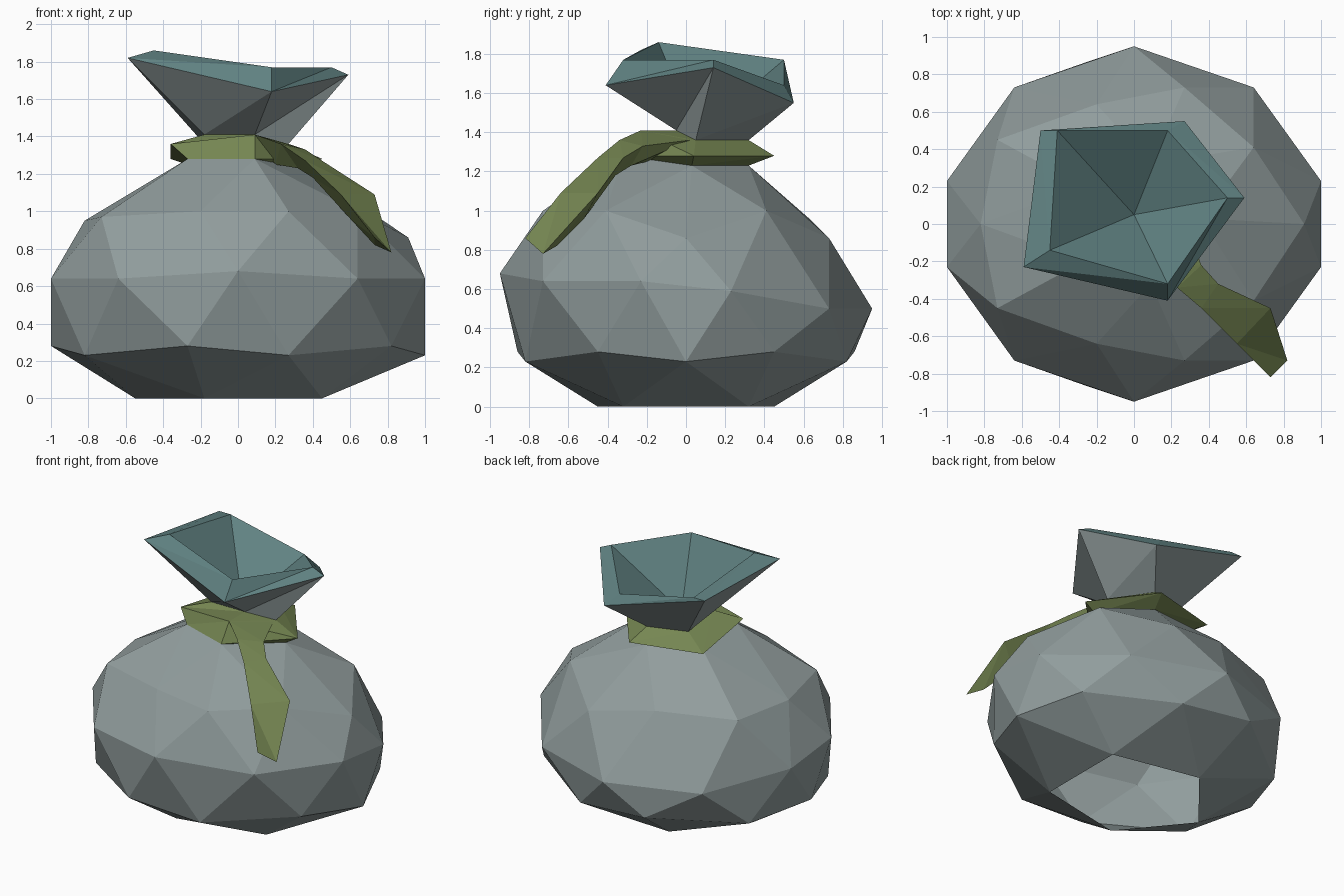
import bpy, bmesh, math

if "Cube" in bpy.data.objects:
    bpy.data.objects.remove(bpy.data.objects["Cube"])

def material(name, col):
    m = bpy.data.materials.new(name)
    m.diffuse_color = (*col, 1)
    m.use_nodes = True
    m.node_tree.nodes["Principled BSDF"].inputs["Base Color"].default_value = m.diffuse_color
    return m

GREY = material("grey cloth", (0.283, 0.337, 0.337))
TEAL = material("teal lining", (0.117, 0.223, 0.223))
OLIVE = material("olive cord", (0.178, 0.238, 0.084))

def finish(name, bm, mats):
    me = bpy.data.meshes.new(name)
    bm.to_mesh(me)
    bm.free()
    for m in mats:
        me.materials.append(m)
    ob = bpy.data.objects.new(name, me)
    bpy.context.collection.objects.link(ob)
    return ob

def loft(bm, rings, first_lining=99):
    """Skin closed rings with triangles; spans from first_lining up use slot 1."""
    vr = [[bm.verts.new(p) for p in r] for r in rings]
    n = len(vr[0])
    for k, (a, b) in enumerate(zip(vr, vr[1:])):
        for i in range(n):
            j = (i + 1) % n
            for tri in ((a[i], a[j], b[j]), (a[i], b[j], b[i])):
                bm.faces.new(tri).material_index = int(k >= first_lining)
    return vr

# Sack body: icosphere reshaped ring by ring, mirrored in y.
# Each entry: x, |y|, z on the front half, z on the back half.
LEVELS = {
    -9: [(.45, .32, 0, 0), (-.18, .45, 0, 0), (-.55, 0, 0, 0)],
    -5: [(1, 0, .23, .23), (.27, .82, .23, .23), (-.82, .45, .23, .23)],
    -4: [(.82, .45, .28, .28), (-.27, .86, .28, .28), (-1, 0, .28, .28)],
    0: [(1, .23, .64, .59), (.64, .73, .64, .5), (0, .95, .68, .5),
        (-.64, .73, .64, .5), (-1, .23, .64, .59)],
    4: [(.91, 0, .86, .86), (.27, .73, 1, .86), (-.73, .45, .97, .95)],
    5: [(.64, .41, 1, 1), (-.2, .64, 1, .95), (-.82, 0, .95, .95)],
    9: [(.36, .03, 1.23, 1.23), (.09, .32, 1.28, 1.23), (-.27, .2, 1.28, 1.25)],
}
bm = bmesh.new()
bmesh.ops.create_icosphere(bm, subdivisions=2, radius=1)
poles = [v for v in bm.verts if abs(v.co.z) > .95]
bmesh.ops.delete(bm, geom=poles, context='VERTS')   # open bottom and neck
sides = {-9: 0, -5: 0, -4: 0, 0: 0, 4: 0, 5: 0, 9: 0}
for v in bm.verts:
    key = min(sides, key=lambda k: abs(k - round(v.co.z * 10)))
    ang = math.degrees(math.atan2(v.co.y, v.co.x))
    row = LEVELS[key]
    i = int((abs(ang) + 5) / (36 if key == 0 else 72))
    x, y, zf, zb = row[min(i, len(row) - 1)]
    v.co = (x, math.copysign(y, ang), zf if ang < 0 else zb)
finish("sack_body", bm, [GREY])

# Flared mouth: outside is cloth, rim and funnel are lining
neck = [(.27, .05, 1.36), (.09, .32, 1.36), (-.18, .23, 1.36), (-.18, -.05, 1.41), (.09, -.05, 1.41)]
outer = [(.59, .14, 1.73), (.27, .55, 1.55), (-.5, .5, 1.77), (-.59, -.23, 1.82), (.18, -.41, 1.64)]
inner = [(.5, .14, 1.77), (.18, .5, 1.64), (-.41, .5, 1.77), (-.45, -.14, 1.86), (.18, -.32, 1.77)]
bm = bmesh.new()
top = loft(bm, [neck, outer, inner], 1)[-1]
tip = bm.verts.new((0, .05, 1.39))
for i in range(5):
    bm.faces.new((top[i], top[(i + 1) % 5], tip)).material_index = 1
finish("sack_mouth", bm, [GREY, TEAL])

# Cord band around the neck
low = [(.36, .03, 1.23), (.09, .32, 1.23), (-.27, .2, 1.25), (-.27, -.2, 1.28), (.09, -.32, 1.28)]
mid = [(.45, .04, 1.28), (.14, .45, 1.28), (-.36, .32, 1.28), (-.36, -.14, 1.36), (.09, -.23, 1.41)]
bm = bmesh.new()
loft(bm, [low, mid, neck])
finish("cord_band", bm, [OLIVE])

# Loose cord end: triangular section (left, right, underside)
path = [
    [(.09, -.23, 1.41), (.27, .02, 1.36), (.2, -.2, 1.25)],
    [(.23, -.34, 1.36), (.36, -.22, 1.33), (.32, -.28, 1.23)],
    [(.36, -.45, 1.27), (.45, -.32, 1.27), (.4, -.36, 1.18)],
    [(.55, -.64, 1.09), (.73, -.45, 1.09), (.6, -.52, .96)],
    [(.73, -.82, .86), (.82, -.73, .78), (.73, -.66, .82)],
]
bm = bmesh.new()
ends = loft(bm, path)
bm.faces.new(ends[0])
bm.faces.new(ends[-1])
bmesh.ops.recalc_face_normals(bm, faces=bm.faces)
finish("cord_end", bm, [OLIVE])
